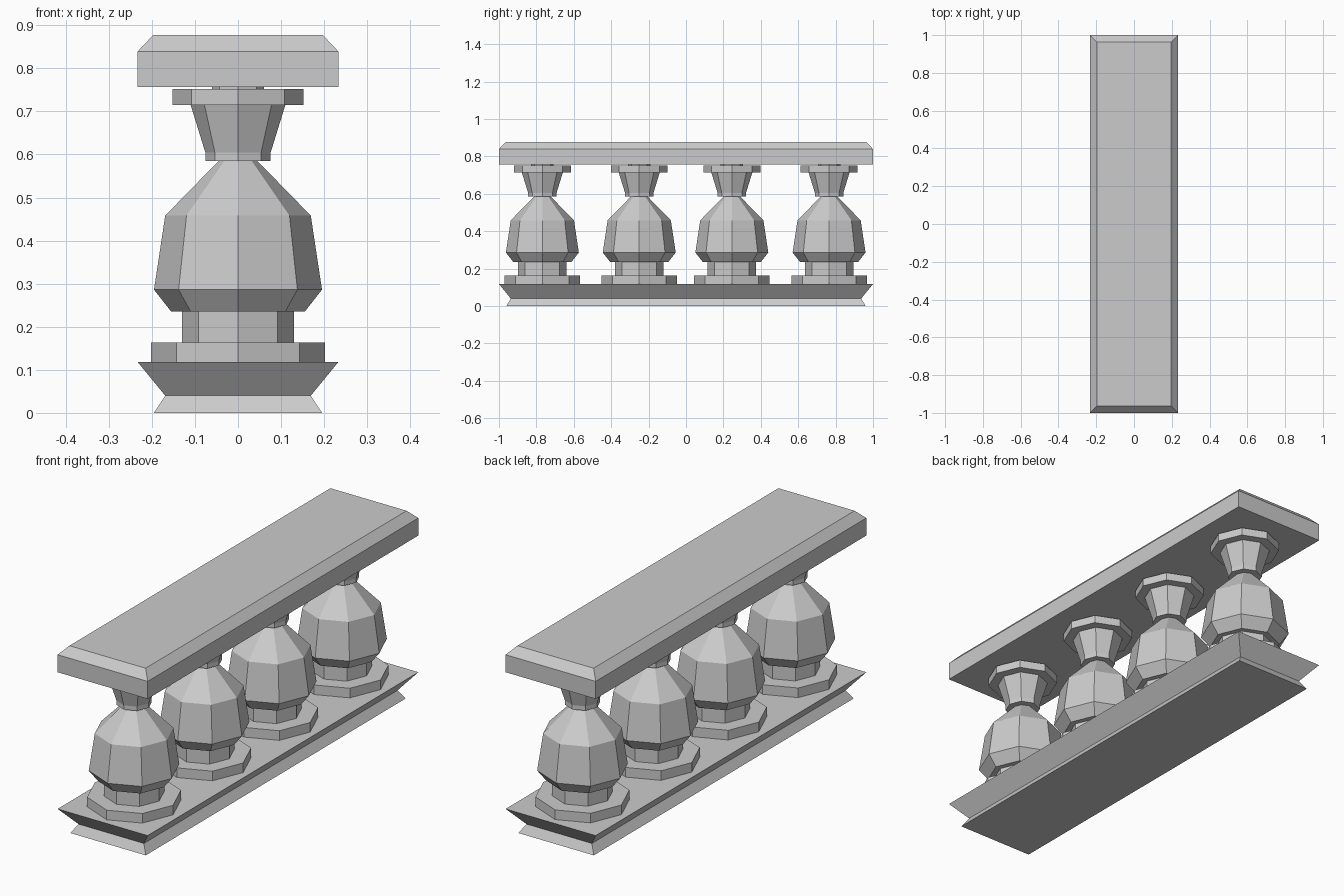
import bpy, bmesh
from math import cos, sin, tau

if "Cube" in bpy.data.objects:
    bpy.data.objects.remove(bpy.data.objects["Cube"])


def loft(name, rings):
    """Skin a stack of equal-length vertex rings and cap both ends."""
    bm = bmesh.new()
    rows = [[bm.verts.new(p) for p in ring] for ring in rings]
    n = len(rows[0])
    for a, b in zip(rows, rows[1:]):
        for i in range(n):
            j = (i + 1) % n
            bm.faces.new((a[i], a[j], b[j], b[i]))
    bm.faces.new(rows[0][::-1])
    bm.faces.new(rows[-1])
    bmesh.ops.recalc_face_normals(bm, faces=bm.faces)
    mesh = bpy.data.meshes.new(name)
    bm.to_mesh(mesh)
    bm.free()
    obj = bpy.data.objects.new(name, mesh)
    bpy.context.collection.objects.link(obj)
    return obj


def rect(hx, hy, z):
    return [(-hx, -hy, z), (hx, -hy, z), (hx, hy, z), (-hx, hy, z)]


def octagon(r, z):
    return [(r * cos(tau * i / 8), r * sin(tau * i / 8), z) for i in range(8)]


# Base with pinched waist, and chamfered top rail
loft("base_plinth", [rect(0.195, 0.96, 0), rect(0.169, 0.937, 0.04), rect(0.233, 1.0, 0.118)])
loft("top_rail", [rect(0.233, 1.0, 0.757), rect(0.233, 1.0, 0.839), rect(0.197, 0.964, 0.877)])

# Octagonal baluster profile: (radius, height)
profile = [
    (0.202, 0.117), (0.202, 0.163),                                  # foot
    (0.130, 0.163), (0.130, 0.235),                                  # lower neck
    (0.155, 0.235), (0.195, 0.286), (0.169, 0.458), (0.045, 0.585),  # belly
    (0.076, 0.585), (0.076, 0.605), (0.110, 0.715),                  # flared neck
    (0.152, 0.715), (0.152, 0.752),                                  # collar
    (0.060, 0.752), (0.060, 0.758),                                  # joint to rail
]
first = loft("baluster_1", [octagon(r, z) for r, z in profile])
centres = (-0.768, -0.25, 0.245, 0.765)
first.location.y = centres[0]
for k, y in enumerate(centres[1:], 2):
    copy = first.copy()
    copy.name = f"baluster_{k}"
    copy.location.y = y
    bpy.context.collection.objects.link(copy)
